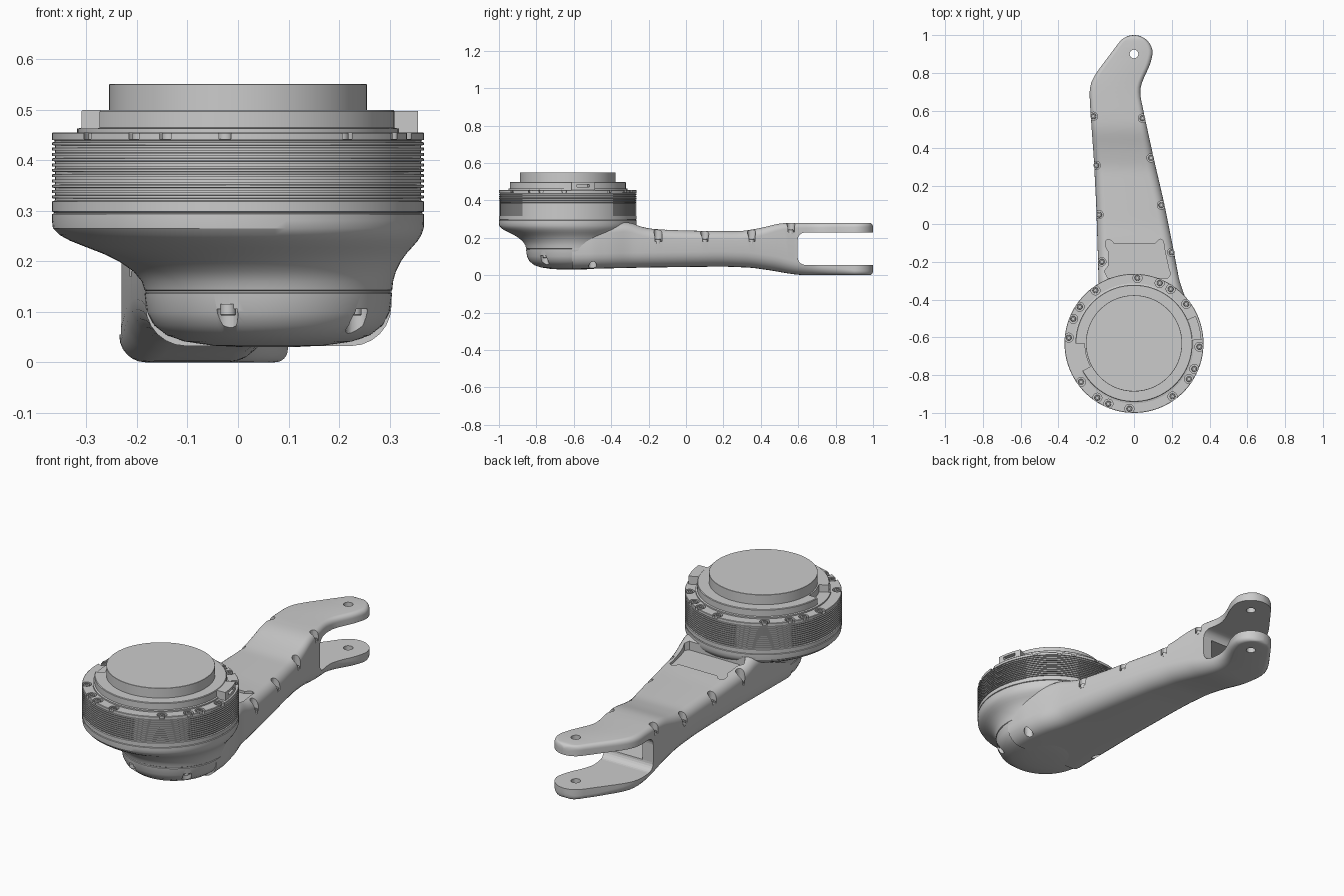
import bpy, bmesh
from math import sin, cos, pi, radians, sqrt

if "Cube" in bpy.data.objects:
    bpy.data.objects.remove(bpy.data.objects["Cube"])

HX, HY = 0.0, -0.632          # axis of the round joint


def finish(name, bm, smooth=True):
    bmesh.ops.recalc_face_normals(bm, faces=bm.faces)
    me = bpy.data.meshes.new(name)
    bm.to_mesh(me)
    bm.free()
    ob = bpy.data.objects.new(name, me)
    bpy.context.collection.objects.link(ob)
    return shade(ob) if smooth else ob


def shade(ob):
    bpy.ops.object.select_all(action='DESELECT')
    ob.select_set(True)
    bpy.context.view_layer.objects.active = ob
    bpy.ops.object.shade_smooth_by_angle(angle=radians(30))
    return ob


def loft(bm, rings):
    """Skin closed rings of equal size and cap both ends."""
    vs = [[bm.verts.new(p) for p in r] for r in rings]
    n = len(vs[0])
    for a, b in zip(vs, vs[1:]):
        for i in range(n):
            j = (i + 1) % n
            bm.faces.new((a[i], a[j], b[j], b[i]))
    bm.faces.new(vs[0])
    bm.faces.new(vs[-1])


def circle(cx, cy, r, z, n):
    return [(cx + r * cos(2 * pi * i / n), cy + r * sin(2 * pi * i / n), z) for i in range(n)]


def prism(bm, pts, z0, z1):
    loft(bm, [[(x, y, z) for x, y in pts] for z in (z0, z1)])


def sector(a0, a1, r0, r1, n=10):
    ang = [radians(a0 + (a1 - a0) * i / n) for i in range(n + 1)]
    return ([(HX + r1 * cos(a), HY + r1 * sin(a)) for a in ang]
            + [(HX + r0 * cos(a), HY + r0 * sin(a)) for a in reversed(ang)])


def cut(ob, build):
    """Subtract the solids drawn by build(bm) from ob."""
    bm = bmesh.new()
    build(bm)
    c = finish("cutter", bm, False)
    c.hide_render = True
    m = ob.modifiers.new("cut", 'BOOLEAN')
    m.operation, m.solver, m.object = 'DIFFERENCE', 'EXACT', c
    bpy.context.view_layer.objects.active = ob
    bpy.ops.object.modifier_apply(modifier=m.name)
    bpy.data.objects.remove(c)


def posts(spots, r, n=20):
    def build(bm):
        for x, y, z0, z1 in spots:
            loft(bm, [circle(x, y, r, z0, n), circle(x, y, r, z1, n)])
    return build


def interp(table, t):
    for (a, u), (b, v) in zip(table, table[1:]):
        if t <= b:
            return u + (v - u) * max(0, t - a) / (b - a)
    return table[-1][1]


def soft(table, t, w=0.03):
    """Interpolation averaged over a small window, rounding the corners."""
    return sum(interp(table, t + w * k / 3) for k in range(-3, 4)) / 7


# --- screw positions -------------------------------------------------------
rim_deg = [87, 126, 146, 158, 175, 216, 236, 247, 266, 306, 327, 337, 357, 37, 56, 67]
rim = [(HX + .347 * cos(radians(a)), HY + .347 * sin(radians(a))) for a in rim_deg]
arm_top = [(-.215, .57), (-.2, .31), (-.185, .05), (-.17, -.2),
           (.045, .56), (.09, .35), (.145, .1), (.2, -.15)]
under = [(.262, -.5), (.235, -.755), (-.022, -.838), (-.14, -.46)]
under_cut = posts([(x, y, -.05, .105) for x, y in under], .022)
arm_floor = [.23 if y > .5 else .18 for x, y in arm_top]

# --- joint housing: bowl, offset flare, ribbed drum -------------------------
N = 96
prof = [(.03, 1, .05), (.033, 1, .11), (.041, 1, .165), (.053, 1, .2), (.073, 1, .226),
        (.1, 1, .24), (.136, 1, .245), (.138, 1, .242), (.141, 1, .242), (.143, 1, .245),
        (.16, .97, 0), (.18, .88, 0), (.2, .72, 0), (.215, .55, 0), (.227, .38, 0),
        (.24, .2, 0), (.252, .08, 0), (.265, .01, 0), (.28, 0, 0), (.293, 0, 0),
        (.2945, 0, .364), (.2965, 0, .364), (.298, 0, 0), (.318, 0, 0)]
for k in range(11):
    z = .32 + k * .0105
    prof += [(z, 0, .362), (z + .004, 0, .362), (z + .0045, 0, 0), (z + .0098, 0, 0)]
prof += [(.436, 0, .363), (.439, 0, .363), (.44, 0, 0), (.453, 0, 0), (.455, 0, .366)]
bm = bmesh.new()
loft(bm, [circle(.06 * t, HY + .022 * t, r or .368 - .123 * t, z, N) for z, t, r in prof])
housing = finish("joint_housing", bm)
cut(housing, posts([(x, y, .442, .48) for x, y in rim], .024))
cut(housing, under_cut)
shade(housing)

# --- mounting ring with a recess and a tab, and the output hub --------------
bm = bmesh.new()
loft(bm, [circle(HX, HY, r, z, N) for r, z in
          ((.318, .45), (.318, .462), (.31, .464), (.31, .496), (.307, .499), (.27, .499))])
ring = finish("mounting_ring", bm)
cut(ring, lambda b: prism(b, sector(180, 208, .262, .4), .462, .6))
shade(ring)

bm = bmesh.new()
prism(bm, sector(3, 24, .27, .357), .45, .497)
bmesh.ops.bevel(bm, geom=[e for e in bm.edges if abs(e.verts[0].co.z - e.verts[1].co.z) > .01
                          and e.calc_face_angle(0) > 1], offset=.012, segments=3, affect='EDGES')
tab = finish("ring_tab", bm)
cut(tab, lambda b: prism(b, sector(8, 19, .325, .4), .47, .485))
shade(tab)

bm = bmesh.new()
loft(bm, [circle(HX, HY, .255, .45, 64), circle(HX, HY, .255, .549, 64),
          circle(HX, HY, .254, .55, 64)])
finish("output_hub", bm)

# --- arm: rounded sections lofted along y ------------------------------------
left = [(-.61, -.183), (-.2, -.19), (.1, -.2), (.35, -.213), (.6, -.231), (.7, -.236),
        (.75, -.228), (.8, -.2), (.965, -.076)]
right = [(-.61, .304), (-.5, .298), (-.4, .275), (-.3, .24), (-.15, .212), (.1, .162), (.35, .104),
         (.56, .058), (.68, .033), (.73, .035), (.78, .055), (.84, .084), (.9, .1)]
low = [(-.61, .032), (-.2, .041), (.2, .046), (.35, .04), (.45, .026), (.55, .008), (.62, 0), (1, 0)]
high = [(-.61, .255), (-.31, .285), (-.27, .272), (-.22, .252), (-.15, .245), (0, .238),
        (.3, .235), (.4, .252), (.5, .277), (.56, .28), (1, .28)]
top_r = [(-.61, .05), (.3, .05), (.6, .028), (1, .022)]
bot_r = [(-.61, .08), (.5, .08), (.75, .045), (.9, .025), (1, .022)]


def section(y):
    tip = sqrt(max(0, .01 - (y - .9) ** 2))
    xl = -tip if y > .965 else soft(left, y, .02 if y < .94 else .002)
    xr = tip if y > .9 else soft(right, y, .02)
    z0, z1 = soft(low, y), soft(high, y)
    e = max(0, y - .98) / .02
    e = .022 * (1 - sqrt(max(0, 1 - e * e)))
    z0, z1 = z0 + e, z1 - e
    pts = []
    for q, (x, z, sx, sz, tab_r) in enumerate([(xr, z1, -1, -1, top_r), (xl, z1, 1, -1, top_r),
                                               (xl, z0, 1, 1, bot_r), (xr, z0, -1, 1, bot_r)]):
        r = interp(tab_r, y)
        rx = min(r, (xr - xl) * .48)
        for k in range(7):
            a = pi / 2 * (q + k / 6)
            pts.append((x + sx * rx + rx * cos(a), y, z + sz * r + r * sin(a)))
    return pts


ys = [-.61 + 1.51 * i / 60 for i in range(61)] + [.92, .94, .955, .968, .978, .986, .992, .997, .9998]
bm = bmesh.new()
loft(bm, [section(y) for y in ys])
arm = finish("arm", bm)


def fork_slot(b):
    c, r = (.055, .228), .04
    pts = [(1.2, c[0]), (1.2, c[1])]
    pts += [(.597 + r - r * sin(pi / 2 * k / 6), c[1] - r + r * cos(pi / 2 * k / 6)) for k in range(7)]
    pts += [(.597 + r - r * cos(pi / 2 * k / 6), c[0] + r - r * sin(pi / 2 * k / 6)) for k in range(7)]
    loft(b, [[(x, y, z) for y, z in pts] for x in (-.5, .5)])


def cable_pocket(b):
    loft(b, [[(x, y, z) for x, z in ((-.17, .095), (0, .095), (0, .19), (-.17, .19))]
             for y in (.45, .62)])


# shallow top panel with ears at its two outer corners
panel = [(-.14, -.285), (.18, -.285), (.195, -.265), (.185, -.24), (.165, -.15), (.158, -.115),
         (.157, -.09), (.14, -.08), (.125, -.09), (.11, -.105), (-.105, -.105), (-.12, -.088),
         (-.138, -.08), (-.152, -.092), (-.15, -.12), (-.132, -.15), (-.135, -.22), (-.157, -.25)]
cut(arm, fork_slot)
cut(arm, cable_pocket)
cut(arm, posts([(0, .9, -.1, .4)], .023, 24))
cut(arm, lambda b: prism(b, panel, .231, .4))
cut(arm, posts([(x, y, z, .4) for (x, y), z in zip(arm_top, arm_floor)], .022))
cut(arm, under_cut)
shade(arm)


# --- socket screws ------------------------------------------------------------
def screws(name, spots):
    bm = bmesh.new()
    for x, y, z, d in spots:           # d = +1 faces up, -1 faces down
        loft(bm, [circle(x, y, r, z + d * h, 16) for r, h in
                  ((.015, -.01), (.015, .011), (.013, .013), (.007, .013), (.007, .004))])
    finish(name, bm)


screws("rim_screws", [(x, y, .442, 1) for x, y in rim])
screws("arm_screws", [(x, y, z, 1) for (x, y), z in zip(arm_top, arm_floor)])
screws("underside_screws", [(x + (.06 - x) * .03, y + (-.61 - y) * .03, .105, -1) for x, y in under])
